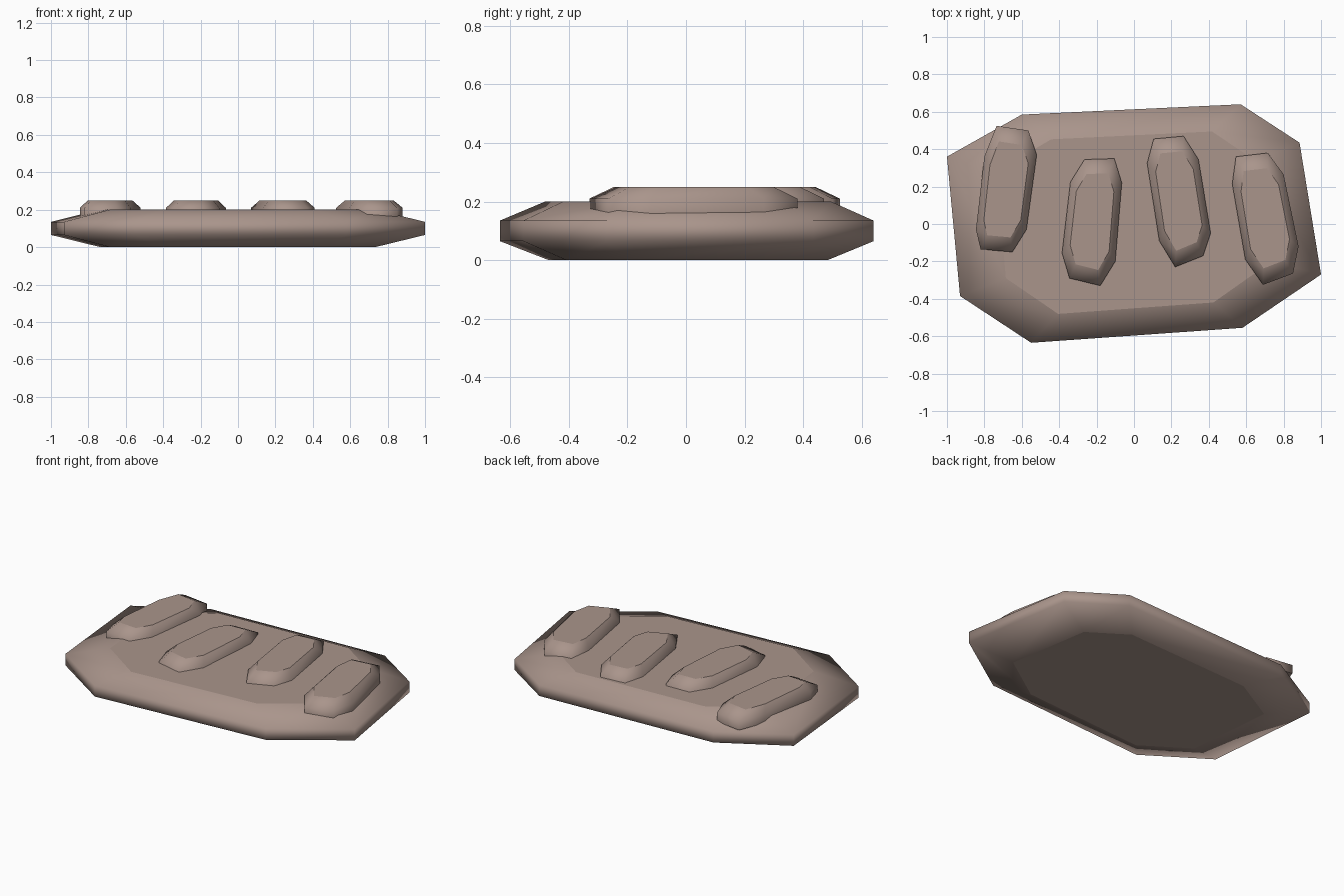
import bpy
import bmesh
from mathutils import Vector

if "Cube" in bpy.data.objects:
    bpy.data.objects.remove(bpy.data.objects["Cube"], do_unlink=True)


def make_material(name, colour):
    material = bpy.data.materials.new(name)
    material.use_nodes = True
    material.diffuse_color = colour
    shader = material.node_tree.nodes["Principled BSDF"]
    shader.inputs["Base Color"].default_value = colour
    return material


def make_stack(name, outline, layers, material):
    """Stack scaled copies of an outline; each layer is (height, x scale, y scale)."""
    points = [Vector(point) for point in outline]
    centre = sum(points, Vector((0, 0))) / len(points)
    mesh = bpy.data.meshes.new(name)
    bm = bmesh.new()
    rings = []
    for height, scale_x, scale_y in layers:
        ring = []
        for point in points:
            offset = point - centre
            ring.append(bm.verts.new((centre.x + offset.x * scale_x,
                                      centre.y + offset.y * scale_y, height)))
        rings.append(ring)

    # Rounded-looking sides between neighbouring rings
    count = len(points)
    for lower, upper in zip(rings, rings[1:]):
        for i in range(count):
            j = (i + 1) % count
            face = bm.faces.new((lower[i], lower[j], upper[j], upper[i]))
            face.smooth = True

    # Flat caps
    bm.faces.new(rings[0])
    bm.faces.new(rings[-1])
    bmesh.ops.recalc_face_normals(bm, faces=bm.faces)
    bm.to_mesh(mesh)
    bm.free()
    mesh.materials.append(material)
    part = bpy.data.objects.new(name, mesh)
    bpy.context.scene.collection.objects.link(part)
    return part


stone = make_material("warm grey stone", (0.40, 0.30, 0.26, 1.0))

# Main slab: irregular octagon with sloped top and bottom rims
slab_outline = [(-1, 0.36), (-0.93, -0.385), (-0.55, -0.635), (0.58, -0.555),
                (1, -0.27), (0.885, 0.435), (0.57, 0.64), (-0.6, 0.585)]
slab_layers = [(0, 0.735, 0.745), (0.065, 1, 1), (0.135, 1, 1), (0.2, 0.735, 0.765)]
make_stack("slab", slab_outline, slab_layers, stone)

# Four raised, slightly uneven pads with chamfered tops
pad_layers = [(0.155, 1, 1), (0.21, 1, 1), (0.25, 0.73, 0.76)]
pad_outlines = {
    "far_right_pad": [(-0.735, 0.525), (-0.8, 0.36), (-0.845, -0.03), (-0.82, -0.135),
                      (-0.65, -0.15), (-0.575, -0.03), (-0.52, 0.37), (-0.565, 0.5)],
    "inner_right_pad": [(-0.265, 0.345), (-0.34, 0.225), (-0.385, -0.155), (-0.345, -0.29),
                        (-0.18, -0.33), (-0.1, -0.2), (-0.065, 0.22), (-0.105, 0.35)],
    "inner_left_pad": [(0.105, 0.455), (0.07, 0.325), (0.135, -0.09), (0.22, -0.23),
                       (0.37, -0.17), (0.41, -0.05), (0.345, 0.345), (0.265, 0.47)],
    "far_left_pad": [(0.545, 0.36), (0.525, 0.215), (0.595, -0.19), (0.69, -0.325),
                     (0.85, -0.265), (0.88, -0.12), (0.8, 0.265), (0.715, 0.38)],
}
for pad_name, pad_outline in pad_outlines.items():
    make_stack(pad_name, pad_outline, pad_layers, stone)
